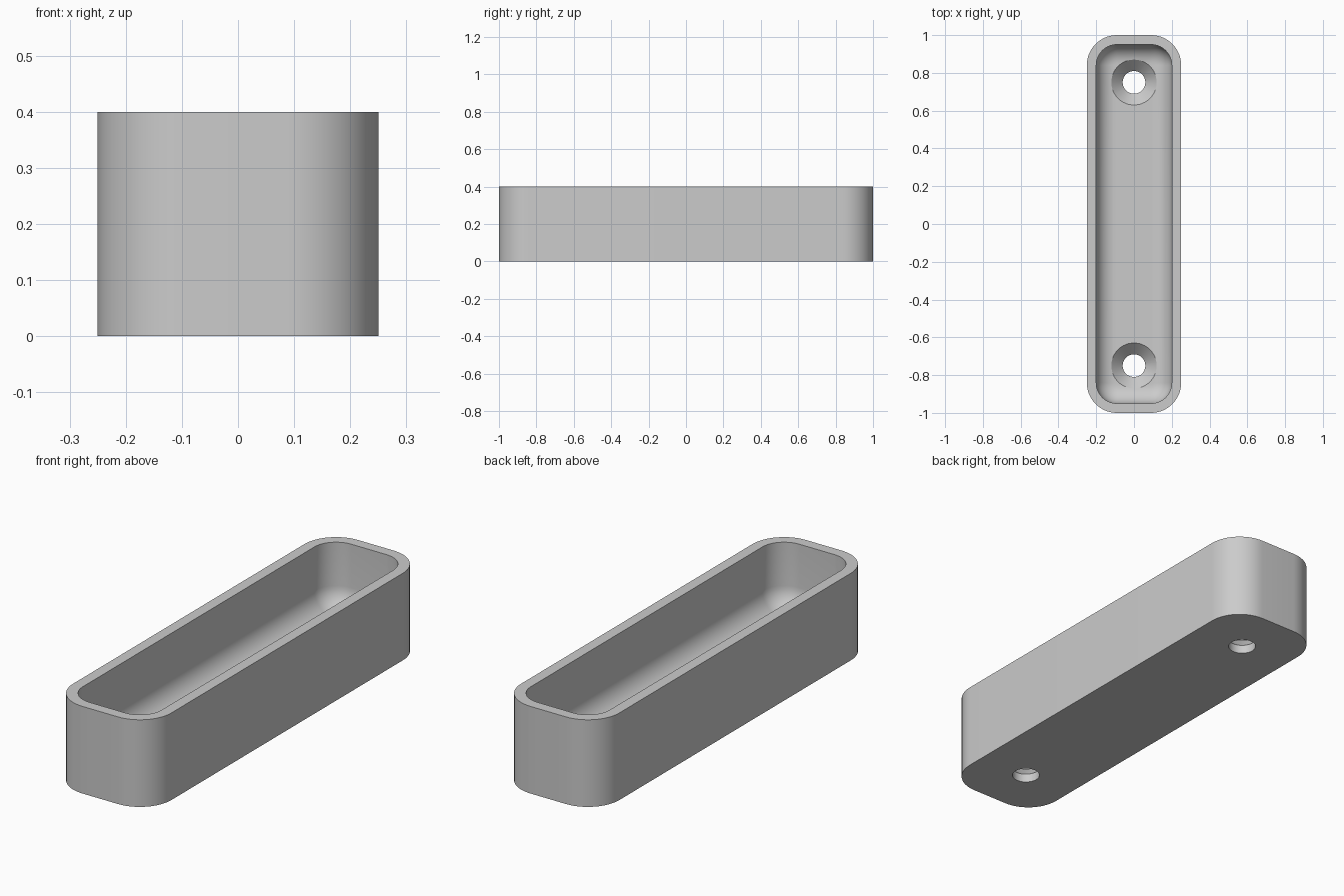
import bpy
import bmesh
from math import cos, sin, pi, radians

if "Cube" in bpy.data.objects:
    bpy.data.objects.remove(bpy.data.objects["Cube"])

HALF_X, HALF_Y, HEIGHT = 0.25, 1.0, 0.4
CORNER, WALL, FLOOR, FILLET = 0.16, 0.05, 0.1, 0.1
CORNER_STEPS, FILLET_STEPS = 14, 10
HOLE_Y, HOLE_R, SINK_R, SINK_Z = 0.75, 0.06, 0.12, 0.04

grey = bpy.data.materials.new("light grey")
grey.use_nodes = True
colour = (0.6, 0.6, 0.6, 1)
grey.diffuse_color = colour
grey.node_tree.nodes["Principled BSDF"].inputs["Base Color"].default_value = colour


def rounded_ring(inset, z):
    """Rounded rectangle, inset evenly from the outer outline."""
    r = CORNER - inset
    points = []
    for q, (sx, sy) in enumerate([(1, 1), (-1, 1), (-1, -1), (1, -1)]):
        for i in range(CORNER_STEPS + 1):
            a = (q + i / CORNER_STEPS) * pi / 2
            points.append((sx * (HALF_X - CORNER) + r * cos(a),
                           sy * (HALF_Y - CORNER) + r * sin(a), z))
    return points


def circle_ring(r, z, cy, n=48):
    return [(r * cos(2 * pi * i / n), cy + r * sin(2 * pi * i / n), z) for i in range(n)]


def skin(name, rings):
    """Join successive rings into a closed solid with capped ends."""
    bm = bmesh.new()
    loops = [[bm.verts.new(p) for p in ring] for ring in rings]
    n = len(loops[0])
    for low, high in zip(loops, loops[1:]):
        for i in range(n):
            j = (i + 1) % n
            bm.faces.new((low[i], low[j], high[j], high[i]))
    bm.faces.new(loops[0][::-1])
    bm.faces.new(loops[-1])
    bmesh.ops.recalc_face_normals(bm, faces=bm.faces)
    mesh = bpy.data.meshes.new(name)
    bm.to_mesh(mesh)
    bm.free()
    mesh.materials.append(grey)
    obj = bpy.data.objects.new(name, mesh)
    bpy.context.collection.objects.link(obj)
    return obj


# Tray body: outer wall, flat rim, inner wall, then a fillet down to the floor
rings = [rounded_ring(0, 0), rounded_ring(0, HEIGHT), rounded_ring(WALL, HEIGHT)]
for k in range(FILLET_STEPS + 1):
    a = k / FILLET_STEPS * pi / 2
    rings.append(rounded_ring(WALL + FILLET * (1 - cos(a)),
                              FLOOR + FILLET * (1 - sin(a))))
tray = skin("tray_body", rings)

# Countersunk screw holes at both ends
bpy.context.view_layer.objects.active = tray
tray.select_set(True)
for side in (-1, 1):
    y = side * HOLE_Y
    cutter = skin("hole_cutter", [circle_ring(HOLE_R, -0.1, y),
                                  circle_ring(HOLE_R, SINK_Z, y),
                                  circle_ring(SINK_R, FLOOR, y),
                                  circle_ring(SINK_R, FLOOR + 0.1, y)])
    cutter.hide_render = True
    cut = tray.modifiers.new("screw hole", "BOOLEAN")
    cut.operation = "DIFFERENCE"
    cut.solver = "EXACT"
    cut.object = cutter
    bpy.ops.object.modifier_apply(modifier=cut.name)
    bpy.data.objects.remove(cutter)

bpy.ops.object.shade_smooth_by_angle(angle=radians(30))
